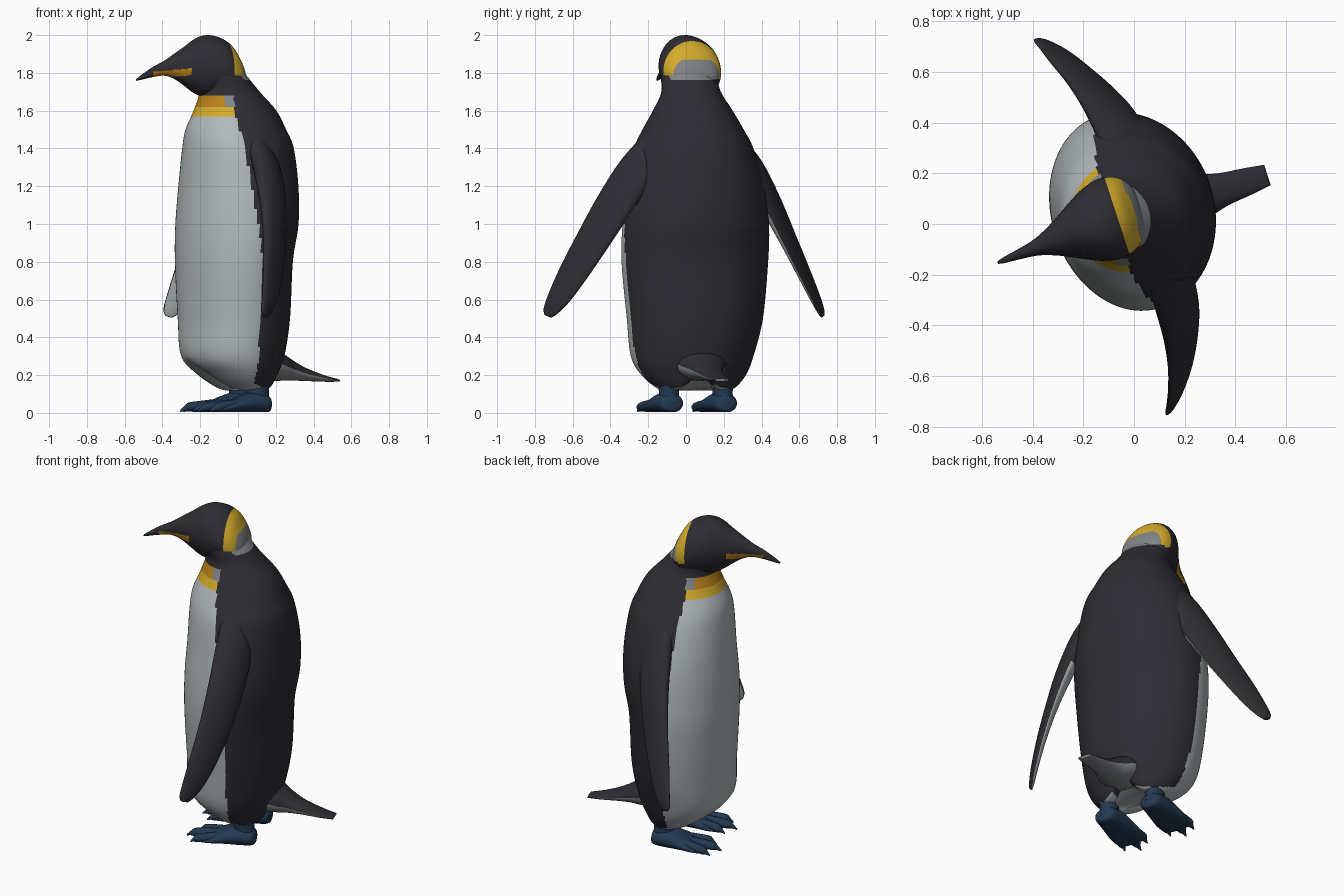
import bpy, bmesh, math
from mathutils import Vector, Matrix

# Bird is modelled facing -Y, then turned to the side as a whole
PLACE = Matrix.Translation((-0.009, 0.03, 0)) @ Matrix.Rotation(math.radians(-72), 4, 'Z')

def material(name, r, g, b):
    m = bpy.data.materials.new(name)
    m.diffuse_color = (r, g, b, 1)
    return m

MATS = [material("black feathers", 0.026, 0.026, 0.034),
        material("white feathers", 0.44, 0.48, 0.49),
        material("yellow feathers", 0.66, 0.41, 0.025),
        material("orange", 0.49, 0.22, 0.01),
        material("grey feathers", 0.22, 0.235, 0.245),
        material("dark blue skin", 0.016, 0.042, 0.085)]
BLACK, WHITE, YELLOW, ORANGE, GREY, BLUE = range(6)

def spline(a, b, c, d, t):
    return 0.5 * (2 * b + (c - a) * t + (2 * a - 5 * b + 4 * c - d) * t * t
                  + (3 * b - a - 3 * c + d) * t ** 3)

def loft(name, rings, paint, n=32, sub=4, mirror=False, shape=None):
    """Skin elliptical rings (centre, u, v), smoothed along the path."""
    rings = [[Vector(p) for p in r] for r in rings]
    k = len(rings)
    fine = []
    for i in range(k - 1):
        q = [rings[max(i - 1, 0)], rings[i], rings[i + 1], rings[min(i + 2, k - 1)]]
        for s in range(sub):
            fine.append([spline(*(r[j] for r in q), s / sub) for j in range(3)])
    fine.append(rings[-1])
    bm = bmesh.new()
    loops = []
    for c, u, v in fine:
        loop = []
        for j in range(n):
            a = math.tau * j / n
            p = c + u * math.cos(a) + v * math.sin(a)
            if mirror:
                p.x = -p.x
            loop.append(bm.verts.new(shape(p) if shape else p))
        loops.append(loop)
    for a, b in zip(loops, loops[1:]):
        for j in range(n):
            bm.faces.new((a[j], a[(j + 1) % n], b[(j + 1) % n], b[j]))
    bm.faces.new(loops[0])
    bm.faces.new(loops[-1])
    bmesh.ops.recalc_face_normals(bm, faces=bm.faces)
    bm.normal_update()
    for f in bm.faces:
        f.smooth = True
        f.material_index = paint(f.calc_center_median(), f.normal)
    me = bpy.data.meshes.new(name)
    bm.to_mesh(me)
    bm.free()
    for m in MATS:
        me.materials.append(m)
    ob = bpy.data.objects.new(name, me)
    bpy.context.collection.objects.link(ob)
    ob.matrix_world = PLACE
    return ob

# Body: height, centre y, half width, half depth
BODY = [(0.115, 0.05, 0.15, 0.07), (0.13, 0.045, 0.21, 0.13), (0.2, 0.01, 0.283, 0.2),
        (0.3, -0.017, 0.33, 0.266), (0.5, -0.007, 0.367, 0.289), (0.8, -0.007, 0.396, 0.302),
        (1.0, 0.01, 0.394, 0.318), (1.2, 0.018, 0.368, 0.312), (1.4, 0.012, 0.318, 0.293),
        (1.5, 0.0, 0.268, 0.266), (1.6, -0.005, 0.21, 0.22), (1.7, -0.035, 0.157, 0.16),
        (1.8, -0.085, 0.145, 0.125), (1.88, -0.1, 0.09, 0.08)]

def paint_body(c, n):
    if n.z < -0.75 and c.z < 0.25:
        return WHITE
    edge = 0.02 - 0.09 * max(0, min(1, (c.z - 0.85) / 0.7))
    if 1.62 < c.z < 1.685 and c.y < -0.065:
        return ORANGE if c.y < -0.11 else GREY
    if c.z < 1.62 and c.y < edge:
        return YELLOW if c.z > 1.57 else WHITE
    if c.z > 1.76 and c.y > -0.02 and abs(c.x) < 0.12:
        return GREY
    return BLACK

def part_legs(p):
    # raise the underside between the legs
    if p.z < 0.3:
        k = (0.3 - p.z) / 0.18
        p.z += 0.09 * k * math.exp(-(p.x / 0.07) ** 2) * (1 if p.y > 0 else 0.6)
    return p

# the trunk sits slightly to one side
loft("body", [((-0.02 if 0.4 < z < 1.3 else -0.008, y, z), (w, 0, 0), (0, d, 0))
              for z, y, w, d in BODY], paint_body, n=120, sub=10, shape=part_legs)

# Head and beak: y, centre height, half width, half height
HEAD = [(0.045, 1.77, 0.03, 0.02), (0.035, 1.775, 0.085, 0.055), (0.01, 1.785, 0.125, 0.1),
        (-0.03, 1.80, 0.152, 0.148), (-0.09, 1.825, 0.163, 0.162), (-0.16, 1.835, 0.146, 0.165),
        (-0.22, 1.835, 0.117, 0.148), (-0.28, 1.835, 0.084, 0.108), (-0.34, 1.835, 0.054, 0.069),
        (-0.40, 1.825, 0.032, 0.04), (-0.47, 1.803, 0.02, 0.026), (-0.53, 1.777, 0.012, 0.013),
        (-0.56, 1.763, 0.005, 0.005)]

def paint_head(c, n):
    if c.y > -0.055 and c.z > 1.765:
        return GREY if c.y > 0.005 and c.z < 1.87 else YELLOW
    line = 1.815 + (c.y + 0.28) * 0.09
    if -0.47 < c.y < -0.275 and line - 0.028 < c.z < line + 0.008:
        return ORANGE
    return BLACK

loft("head", [((-0.018 - 0.06 * (y + 0.09), y, z), (w, 0, 0), (0, 0, h)) for y, z, w, h in HEAD],
     paint_head, n=72, sub=9)

# Flippers: centre, half chord, half thickness
WING = [((0.21, 0.045, 1.45), 0.075, 0.05), ((0.315, 0.065, 1.29), 0.11, 0.06),
        ((0.43, 0.058, 1.1), 0.112, 0.05), ((0.54, 0.03, 0.91), 0.102, 0.035),
        ((0.64, -0.01, 0.74), 0.088, 0.026), ((0.715, -0.05, 0.61), 0.068, 0.02),
        ((0.757, -0.08, 0.54), 0.045, 0.015), ((0.771, -0.09, 0.512), 0.022, 0.009)]

def paint_wing(c, n):
    inward = -n.x if c.x > 0 else n.x
    return WHITE if inward > 0.45 and c.z < 1.1 else BLACK

# the two flippers are held a little differently: chord, outward bow, forward swing
for side, chord, bow, swing in (("right", (0.6, -0.73, 0.32), 0.022, 0.0),
                                ("left", (0.5, -0.82, 0.28), 0.0, -0.035)):
    chord = Vector(chord).normalized()
    flat = chord.cross(Vector((0.5, -0.05, -0.87))).normalized()
    rings = []
    for c, a, t in WING:
        k = min(1, max(0, (1.35 - c[2]) / 0.6))
        c = Vector(c) + Vector((bow * math.sin(math.pi * (1.45 - c[2]) / 0.94), swing * k, 0))
        rings.append((c, chord * a, flat * t))
    loft(side + "_flipper", rings, paint_wing, n=32, sub=5, mirror=side == "left")

# Tail: y, centre height, half width, half height
TAIL = [(0.12, 0.29, 0.16, 0.12), (0.23, 0.25, 0.125, 0.08), (0.3, 0.227, 0.088, 0.056),
        (0.38, 0.204, 0.066, 0.035), (0.48, 0.183, 0.054, 0.018), (0.56, 0.172, 0.042, 0.007)]
loft("tail", [((0.01, y, z), (w, 0, 0), (0, 0, h)) for y, z, w, h in TAIL],
     lambda c, n: BLACK if n.z > 0.1 else GREY, n=32, sub=5)

# Feet: ankle, pad and three clawed toes on each side
def blue(c, n):
    return BLUE

def foot_floor(p):
    p.z = max(p.z, 0.004)
    return p

for side in ("right", "left"):
    m = side == "left"
    loft(side + "_ankle", [((0.15, 0.07, z), (w, 0, 0), (0, w * 1.15, 0)) for z, w in
         ((0.2, 0.06), (0.1, 0.052), (0.05, 0.066))], blue, n=20, mirror=m)
    pad = [(0.14, 0.04, 0.02, 0.02), (0.125, 0.048, 0.06, 0.045), (0.05, 0.055, 0.08, 0.058),
           (-0.03, 0.045, 0.092, 0.046), (-0.11, 0.028, 0.098, 0.028), (-0.18, 0.017, 0.088, 0.013)]
    loft(side + "_foot", [((0.15, y, z), (w, 0, 0), (0, 0, h)) for y, z, w, h in pad],
         blue, n=24, mirror=m, shape=foot_floor)
    for i, (dx, tip) in enumerate(((-0.07, -0.215), (0.0, -0.265), (0.075, -0.22))):
        toe = [(0.0, 0.05, 0.03, 0.028), (0.4, 0.042, 0.03, 0.026), (0.78, 0.032, 0.028, 0.024),
               (0.88, 0.025, 0.015, 0.016), (1.0, 0.008, 0.003, 0.004)]
        loft(f"{side}_toe_{i + 1}",
             [((0.15 + dx * (0.55 + 0.5 * t), -0.02 + (tip + 0.02) * t, z), (w, 0, 0), (0, 0, h))
              for t, z, w, h in toe], blue, n=14, mirror=m, shape=foot_floor)
